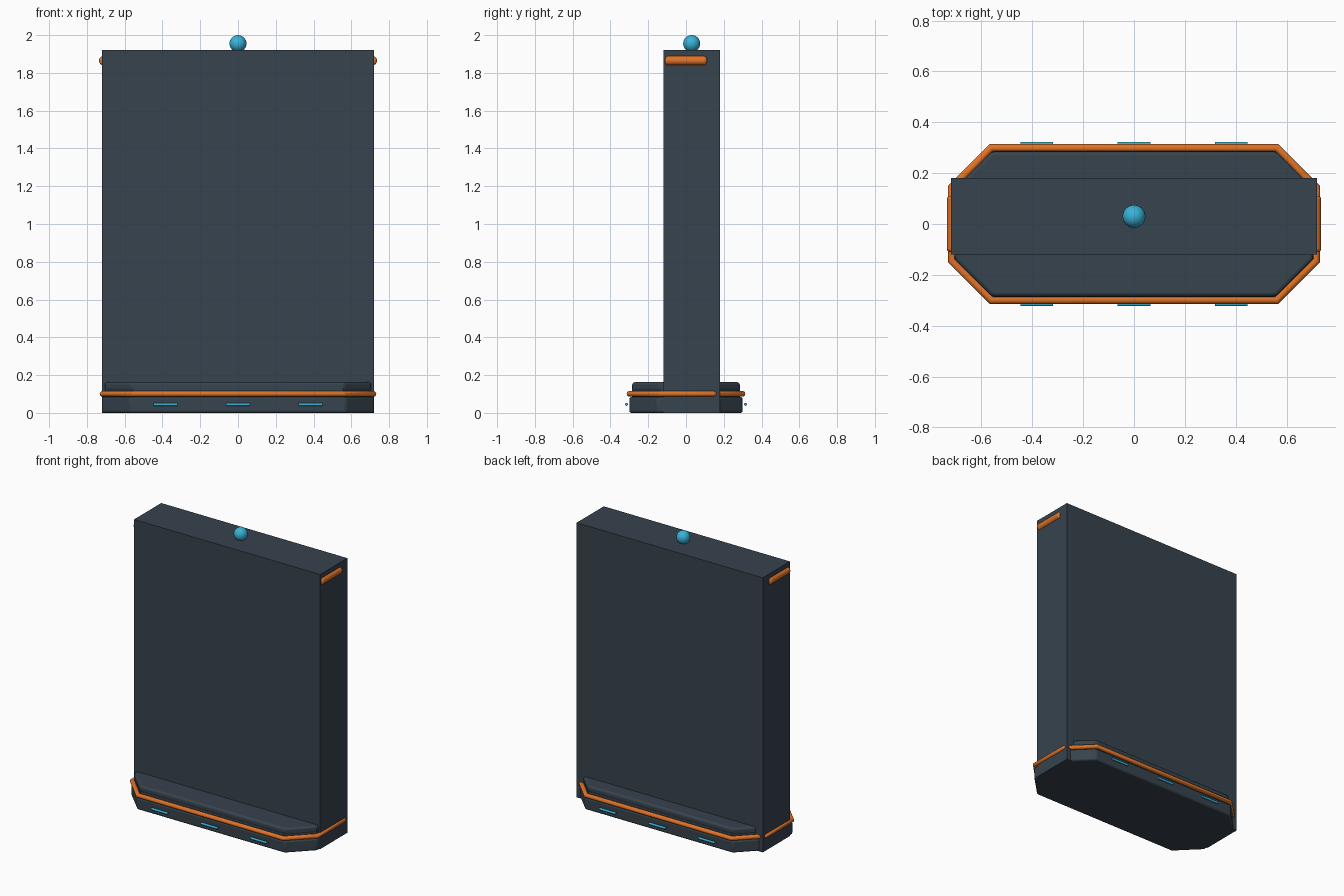
import bpy, bmesh, math
from mathutils import Matrix

if "Cube" in bpy.data.objects:
    bpy.data.objects.remove(bpy.data.objects["Cube"])


def material(name, rgb):
    m = bpy.data.materials.new(name)
    m.diffuse_color = (*rgb, 1)
    m.use_nodes = True
    m.node_tree.nodes["Principled BSDF"].inputs["Base Color"].default_value = m.diffuse_color
    return m


SLATE = material("dark slate", (0.038, 0.056, 0.074))
ORANGE = material("orange trim", (0.74, 0.17, 0.02))
CYAN = material("cyan light", (0.04, 0.45, 0.68))


def finish(bm, name, mat, bevel=0.0):
    bmesh.ops.recalc_face_normals(bm, faces=bm.faces)
    me = bpy.data.meshes.new(name)
    bm.to_mesh(me)
    bm.free()
    ob = bpy.data.objects.new(name, me)
    bpy.context.collection.objects.link(ob)
    me.materials.append(mat)
    if bevel:
        b = ob.modifiers.new("soft edges", 'BEVEL')
        b.width, b.segments, b.limit_method = bevel, 3, 'ANGLE'
    bpy.ops.object.select_all(action='DESELECT')
    ob.select_set(True)
    bpy.context.view_layer.objects.active = ob
    bpy.ops.object.shade_smooth_by_angle(angle=math.radians(35))
    return ob


def octagon(hx, hy, c):
    return [(hx - c, -hy), (hx, -hy + c), (hx, hy - c), (hx - c, hy),
            (-hx + c, hy), (-hx, hy - c), (-hx, -hy + c), (-hx + c, -hy)]


def prism(name, outline, z0, z1, mat, bevel=0.0):
    bm = bmesh.new()
    f = bm.faces.new([bm.verts.new((x, y, z0)) for x, y in outline])
    ext = bmesh.ops.extrude_face_region(bm, geom=[f])["geom"]
    bmesh.ops.translate(bm, vec=(0, 0, z1 - z0),
                        verts=[v for v in ext if isinstance(v, bmesh.types.BMVert)])
    return finish(bm, name, mat, bevel)


def rod(name, loc, radius, length, axis, mat, bevel=0.0):
    bm = bmesh.new()
    rot = Matrix.Rotation(math.pi / 2, 4, 'Y' if axis == 'X' else 'X')
    bmesh.ops.create_cone(bm, cap_ends=True, segments=20, radius1=radius, radius2=radius,
                          depth=length, matrix=Matrix.Translation(loc) @ rot)
    return finish(bm, name, mat, bevel)


def ring(name, path, z, radius, mat, sides=12):
    # closed tube with mitred corners
    bm = bmesh.new()
    n, loops = len(path), []
    for i, (x, y) in enumerate(path):
        ax, ay = path[i - 1]
        bx, by = path[(i + 1) % n]
        l1, l2 = math.hypot(x - ax, y - ay), math.hypot(bx - x, by - y)
        n1 = ((y - ay) / l1, (ax - x) / l1)
        n2 = ((by - y) / l2, (x - bx) / l2)
        k = 1 + n1[0] * n2[0] + n1[1] * n2[1]
        mx, my = (n1[0] + n2[0]) / k, (n1[1] + n2[1]) / k
        loops.append([bm.verts.new((x + mx * radius * math.cos(a), y + my * radius * math.cos(a),
                                    z + radius * math.sin(a)))
                      for a in (2 * math.pi * j / sides for j in range(sides))])
    for i in range(n):
        p, q = loops[i], loops[(i + 1) % n]
        for j in range(sides):
            k = (j + 1) % sides
            bm.faces.new((p[j], q[j], q[k], p[k]))
    return finish(bm, name, mat)


# tall main slab, set slightly to the rear
prism("main_slab", [(-0.72, -0.12), (0.72, -0.12), (0.72, 0.18), (-0.72, 0.18)], 0, 1.92, SLATE)

# stepped octagonal base with orange band between the steps
prism("base_plate", octagon(0.72, 0.30, 0.15), 0, 0.085, SLATE, 0.012)
prism("base_core", octagon(0.705, 0.287, 0.15), 0.07, 0.13, SLATE)
prism("base_step", octagon(0.705, 0.285, 0.145), 0.115, 0.163, SLATE, 0.014)
ring("base_band", octagon(0.717, 0.299, 0.155), 0.101, 0.015, ORANGE)

# light strips on front and back of the base
for side, y in (("front", -0.315), ("back", 0.315)):
    for i, x in enumerate((-0.383, 0, 0.383)):
        rod(f"{side}_light_strip_{i + 1}", (x, y, 0.045), 0.008, 0.128, 'X', CYAN)

# side bars near the top
for side, x in (("left", -0.711), ("right", 0.711)):
    rod(f"{side}_top_bar", (x, 0, 1.865), 0.025, 0.22, 'Y', ORANGE, 0.012)

# beacon on top
bm = bmesh.new()
bmesh.ops.create_uvsphere(bm, u_segments=24, v_segments=14, radius=0.045,
                          matrix=Matrix.Translation((0, 0.03, 1.955)))
finish(bm, "top_beacon", CYAN)
